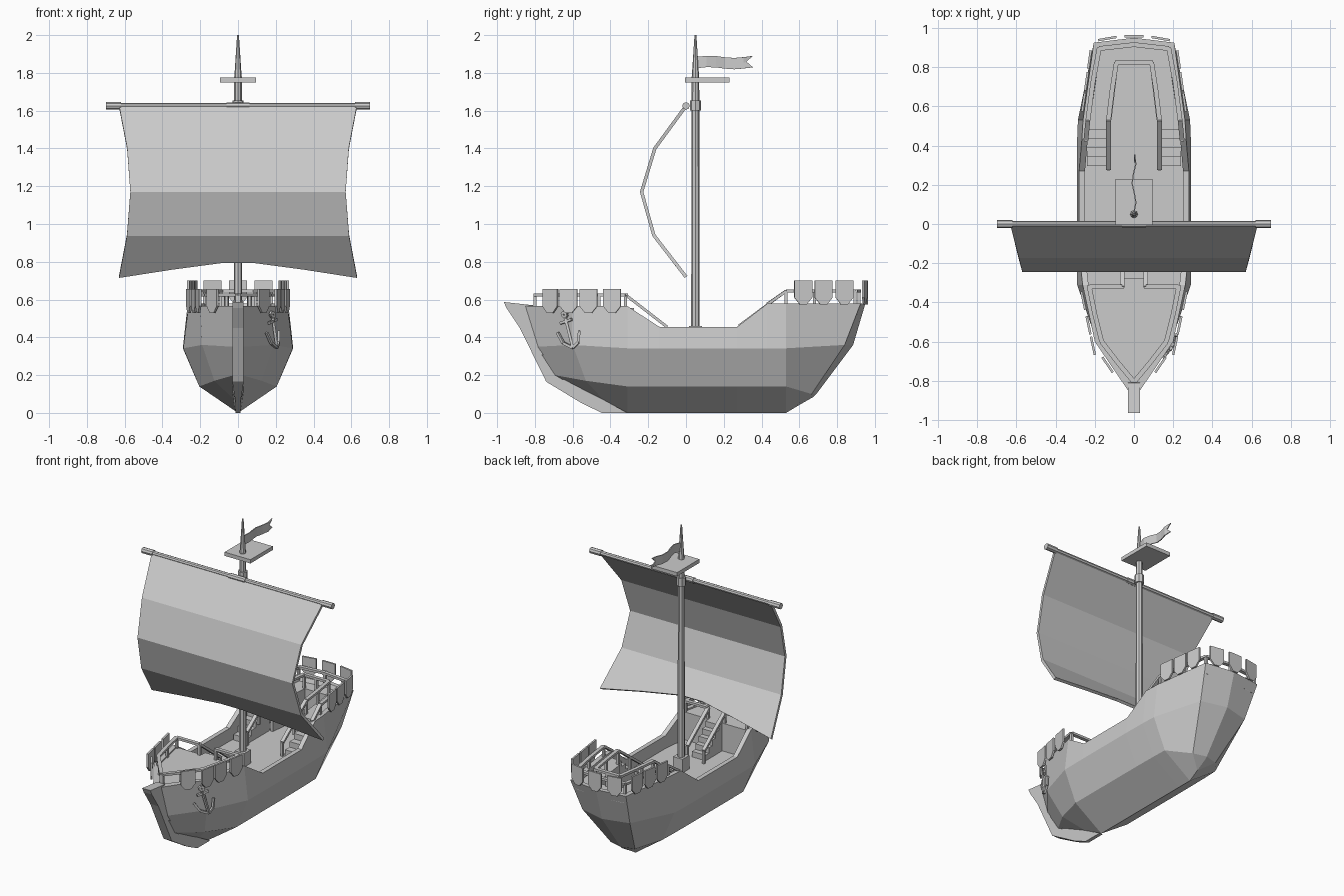
import bpy, bmesh, math
from mathutils import Vector, Matrix

old = bpy.data.objects.get("Cube")
if old:
    bpy.data.objects.remove(old)

grey = bpy.data.materials.new("light_grey")
grey.use_nodes = True
TONE = (0.6, 0.6, 0.6, 1)
grey.diffuse_color = TONE
grey.node_tree.nodes["Principled BSDF"].inputs["Base Color"].default_value = TONE


def finish(bm, name):
    bmesh.ops.recalc_face_normals(bm, faces=bm.faces)
    mesh = bpy.data.meshes.new(name)
    bm.to_mesh(mesh)
    bm.free()
    mesh.materials.append(grey)
    ob = bpy.data.objects.new(name, mesh)
    bpy.context.collection.objects.link(ob)
    return ob


def bar(bm, p, q, w=0.02, h=0.015):
    """Rectangular bar from p to q."""
    p, q = Vector(p), Vector(q)
    d = (q - p).normalized()
    up = Vector((0, 1, 0)) if abs(d.z) > 0.95 else Vector((0, 0, 1))
    side = d.cross(up).normalized()
    rot = Matrix((side, side.cross(d), d)).transposed().to_4x4()
    size = Matrix.Diagonal((w, h, (q - p).length, 1))
    bmesh.ops.create_cube(bm, size=1, matrix=Matrix.Translation((p + q) / 2) @ rot @ size)


def box(bm, x0, x1, y0, y1, z0, z1):
    m = Matrix.Translation(((x0 + x1) / 2, (y0 + y1) / 2, (z0 + z1) / 2))
    bmesh.ops.create_cube(bm, size=1, matrix=m @ Matrix.Diagonal((x1 - x0, y1 - y0, z1 - z0, 1)))


def prism(bm, pts, offset):
    """Extrude a closed outline of 3D points by an offset."""
    f = bm.faces.new([bm.verts.new(p) for p in pts])
    ext = bmesh.ops.extrude_face_region(bm, geom=[f], use_keep_orig=True)
    vs = [v for v in ext["geom"] if isinstance(v, bmesh.types.BMVert)]
    bmesh.ops.translate(bm, verts=vs, vec=offset)


def cone(bm, p, q, r0, r1, sides=8):
    p, q = Vector(p), Vector(q)
    m = Matrix.Translation((p + q) / 2) @ (q - p).to_track_quat("Z", "Y").to_matrix().to_4x4()
    bmesh.ops.create_cone(bm, cap_ends=True, segments=sides, radius1=r0, radius2=r1,
                          depth=(q - p).length, matrix=m)


def rail(bm, pts, drop=0.08, w=0.024):
    """Handrail along pts with a post at every point."""
    for p, q in zip(pts, pts[1:]):
        bar(bm, p, q, w)
    for p in pts:
        bar(bm, (p[0], p[1], p[2] - drop), p, 0.016, 0.016)


# Hull: each station runs keel, lower chine, upper chine, gunwale, inner rim, inner floor
def station(y, low, mid, top, floor=0.37):
    return [(0, y, 0), (low, y, 0.14), (mid, y, 0.342), (*top,),
            (top[0] - 0.03, top[1], top[2]), (top[0] - 0.03, top[1], floor)]


stations = [
    [(0, -0.53, 0.1), (0.02, -0.695, 0.2), (0.025, -0.79, 0.35), (0.03, -0.85, 0.565),
     (0.005, -0.81, 0.565), (0.005, -0.72, 0.45)],
    [(0, -0.42, 0.05), (0.125, -0.53, 0.17), (0.19, -0.6, 0.36), (0.2, -0.6, 0.565),
     (0.17, -0.6, 0.565), (0.165, -0.58, 0.4)],
    station(-0.31, 0.205, 0.29, (0.262, -0.31, 0.565)),
    station(-0.14, 0.205, 0.292, (0.28, -0.14, 0.455)),
    station(0.27, 0.205, 0.292, (0.28, 0.27, 0.455)),
    station(0.43, 0.203, 0.29, (0.266, 0.43, 0.578)),
    station(0.53, 0.2, 0.286, (0.26, 0.53, 0.58)),
    [(0, 0.6, 0.042), (0.09, 0.665, 0.1), (0.175, 0.84, 0.36), (0.205, 0.925, 0.58),
     (0.175, 0.9, 0.58), (0.14, 0.82, 0.37)],
    [(0, 0.675, 0.085), (0, 0.69, 0.1), (0, 0.885, 0.36), (0, 0.95, 0.58),
     (0, 0.92, 0.58), (0, 0.82, 0.37)],
]
bm = bmesh.new()
for s in (1, -1):
    grid = [[bm.verts.new((s * x, y, z)) for x, y, z in st] for st in stations]
    for a, b in zip(grid, grid[1:]):
        for i in range(5):
            bm.faces.new((a[i], b[i], b[i + 1], a[i + 1]))
        centre = [bm.verts.new((0, v.co.y, v.co.z)) for v in (b[5], a[5])]
        bm.faces.new((a[5], b[5], *centre))
    bm.faces.new(grid[0])
bmesh.ops.remove_doubles(bm, verts=bm.verts, dist=0.001)
finish(bm, "hull")

# Stem timber at the bow
stem = [(-0.965, 0.587), (-0.95, 0.555), (-0.88, 0.45), (-0.74, 0.165), (-0.55, 0.05),
        (-0.445, 0), (-0.31, 0), (-0.53, 0.12), (-0.68, 0.22), (-0.79, 0.49), (-0.81, 0.57)]
bm = bmesh.new()
prism(bm, [(-0.03, y, z) for y, z in stem], (0.06, 0, 0))
for v in bm.verts:
    if v.co.z < 0.1:
        v.co.x *= 0.4
finish(bm, "stem")

# Raised decks and their bulkheads
bm = bmesh.new()
half = [(0.01, -0.8), (0.175, -0.6), (0.24, -0.31)]
prism(bm, [(x, y, 0.5) for x, y in half] + [(-x, y, 0.5) for x, y in reversed(half)], (0, 0, 0.055))
box(bm, -0.235, 0.235, -0.35, -0.31, 0.36, 0.555)
finish(bm, "bow_deck")
bm = bmesh.new()
for s in (1, -1):
    floor = [(0.115, 0.53), (0.24, 0.53), (0.18, 0.905), (0, 0.925), (0, 0.82), (0.08, 0.82)]
    wall = [(0.115, 0.53), (0.13, 0.53), (0.095, 0.835), (0, 0.835), (0, 0.82), (0.08, 0.82)]
    prism(bm, [(s * x, y, 0.52) for x, y in floor], (0, 0, 0.035))
    prism(bm, [(s * x, y, 0.37) for x, y in wall], (0, 0, 0.16))
finish(bm, "stern_deck")

# Stairs
bm = bmesh.new()
for i in range(5):
    top = 0.555 - 0.037 * i
    box(bm, -0.05, 0.05, -0.31 + 0.035 * i, -0.275 + 0.035 * i, 0.36, top)
    for s in (1, -1):
        x = sorted((s * 0.14, s * 0.24))
        box(bm, *x, 0.48 - 0.046 * i, 0.53 - 0.046 * i, 0.36, top)
finish(bm, "stairs")

# Railings on both sides
bm = bmesh.new()
for s in (1, -1):
    paths = [
        [(0.005, -0.8, 0.625), (0.08, -0.71, 0.625), (0.165, -0.6, 0.625),
         (0.2, -0.46, 0.625), (0.228, -0.32, 0.625), (0.06, -0.32, 0.625), (0.06, -0.1, 0.455)],
        [(0.245, 0.43, 0.575), (0.235, 0.53, 0.645), (0.21, 0.72, 0.645), (0.178, 0.895, 0.645),
         (0, 0.915, 0.645)],
        [(0.13, 0.28, 0.46), (0.13, 0.405, 0.553), (0.13, 0.53, 0.645), (0.112, 0.68, 0.645),
         (0.09, 0.825, 0.645), (0, 0.825, 0.645)],
    ]
    for path in paths:
        rail(bm, [(s * x, y, z) for x, y, z in path], 0.09)
finish(bm, "railings")

# Shields hung along the castles
SHIELD = [(-0.5, 0), (0.5, 0), (0.5, -0.09), (0.2, -0.125), (-0.2, -0.125), (-0.5, -0.09)]


def shield(bm, x, y, z, tangent, w=0.095):
    t = Vector((*tangent, 0)).normalized()
    out = Vector((t.y, -t.x, 0)) * 0.012
    prism(bm, [Vector((x, y, z + v)) + t * u * w for u, v in SHIELD], out)


def rim_x(y, a, b):
    return a[0] + (b[0] - a[0]) * (y - a[1]) / (b[1] - a[1])


bm = bmesh.new()
bow, shoulder, waist = (0.03, -0.85), (0.2, -0.6), (0.262, -0.31)
quarter, corner = (0.26, 0.53), (0.205, 0.925)
for y in (-0.715, -0.62, -0.515, -0.39):
    a, b = (bow, shoulder) if y < -0.65 else (shoulder, waist)
    shield(bm, rim_x(y, a, b) + 0.008, y, 0.655, (b[0] - a[0], b[1] - a[1]))
for y in (0.62, 0.728, 0.838):
    shield(bm, rim_x(y, quarter, corner) + 0.004, y, 0.7, (-0.055, 0.395))
shield(bm, 0.135, 0.94, 0.7, (-0.2, 0.035))
bmesh.ops.mirror(bm, geom=bm.verts[:] + bm.edges[:] + bm.faces[:], axis="X", merge_dist=0)
shield(bm, 0, 0.952, 0.7, (-1, 0))
finish(bm, "shields")

# Anchor on the left bow
bm = bmesh.new()


def on_bow(u, z):
    return (0.2 + 0.8 * min(u, 0) + 0.3 * max(u, 0), u - 0.62, z)


strokes = [[(-0.02, 0.505), (0.02, 0.345)], [(-0.045, 0.475), (0.015, 0.495)],
           [(-0.06, 0.425), (-0.03, 0.37), (0.02, 0.345), (0.05, 0.375), (0.055, 0.435)],
           [(-0.02, 0.505), (-0.035, 0.52), (-0.025, 0.535), (-0.01, 0.52), (-0.02, 0.505)]]
for path in strokes:
    for p, q in zip(path, path[1:]):
        bar(bm, on_bow(*p), on_bow(*q), 0.014, 0.014)
finish(bm, "anchor")

# Mast, step block and lookout platform
bm = bmesh.new()
cone(bm, (0, 0.05, 0.36), (0, 0.05, 1.78), 0.023, 0.02)
cone(bm, (0, 0.05, 1.77), (0, 0.05, 2), 0.02, 0.005)
cone(bm, (0, 0.05, 1.6), (0, 0.05, 1.655), 0.03, 0.03)
box(bm, -0.035, 0.035, 0.015, 0.085, 0.36, 0.46)
finish(bm, "mast")
bm = bmesh.new()
box(bm, -0.095, 0.095, -0.005, 0.23, 1.75, 1.775)
finish(bm, "lookout")

# Yard with thicker ends and middle
bm = bmesh.new()
for x0, x1, r in ((-0.68, 0.68, 0.015), (-0.7, -0.62, 0.02), (0.62, 0.7, 0.02), (-0.06, 0.06, 0.019)):
    cone(bm, (x0, 0, 1.625), (x1, 0, 1.625), r, r)
finish(bm, "yard")

# Sail: bulging strips with an arched foot
rows = [(0, 1.625, 0.63), (-0.165, 1.4, 0.587), (-0.235, 1.17, 0.57), (-0.17, 0.94, 0.588), (0, 0.72, 0.63)]
cols = [(-1, 0), (-0.55, 0.2), (-0.13, 0.36), (0.13, 0.36), (0.55, 0.2), (1, 0)]
bm = bmesh.new()
grid = []
for i, (y, z, w) in enumerate(rows):
    lift = 1 if i == len(rows) - 1 else 0
    grid.append([bm.verts.new((c * w, y - 0.17 * k * lift, z + 0.22 * k * lift)) for c, k in cols])
for a, b in zip(grid, grid[1:]):
    for j in range(len(cols) - 1):
        bm.faces.new((a[j], a[j + 1], b[j + 1], b[j]))
sail = finish(bm, "sail")
mod = sail.modifiers.new("thickness", "SOLIDIFY")
mod.thickness = 0.018
mod.offset = 0

# Swallow-tailed pennant
bm = bmesh.new()
cols = []
for i in range(7):
    y = 0.06 + 0.049 * i
    x, dz = 0.01 * math.sin(i * 1.5), 0.006 * math.sin(i * 1.2)
    mid = y - (0.035 if i == 6 else 0)
    cols.append([bm.verts.new((x, p, h + dz)) for p, h in ((y, 1.825), (mid, 1.855), (y, 1.885))])
for a, b in zip(cols, cols[1:]):
    for j in range(2):
        bm.faces.new((a[j], b[j], b[j + 1], a[j + 1]))
flag = finish(bm, "pennant")
mod = flag.modifiers.new("thickness", "SOLIDIFY")
mod.thickness = 0.006
mod.offset = 0
